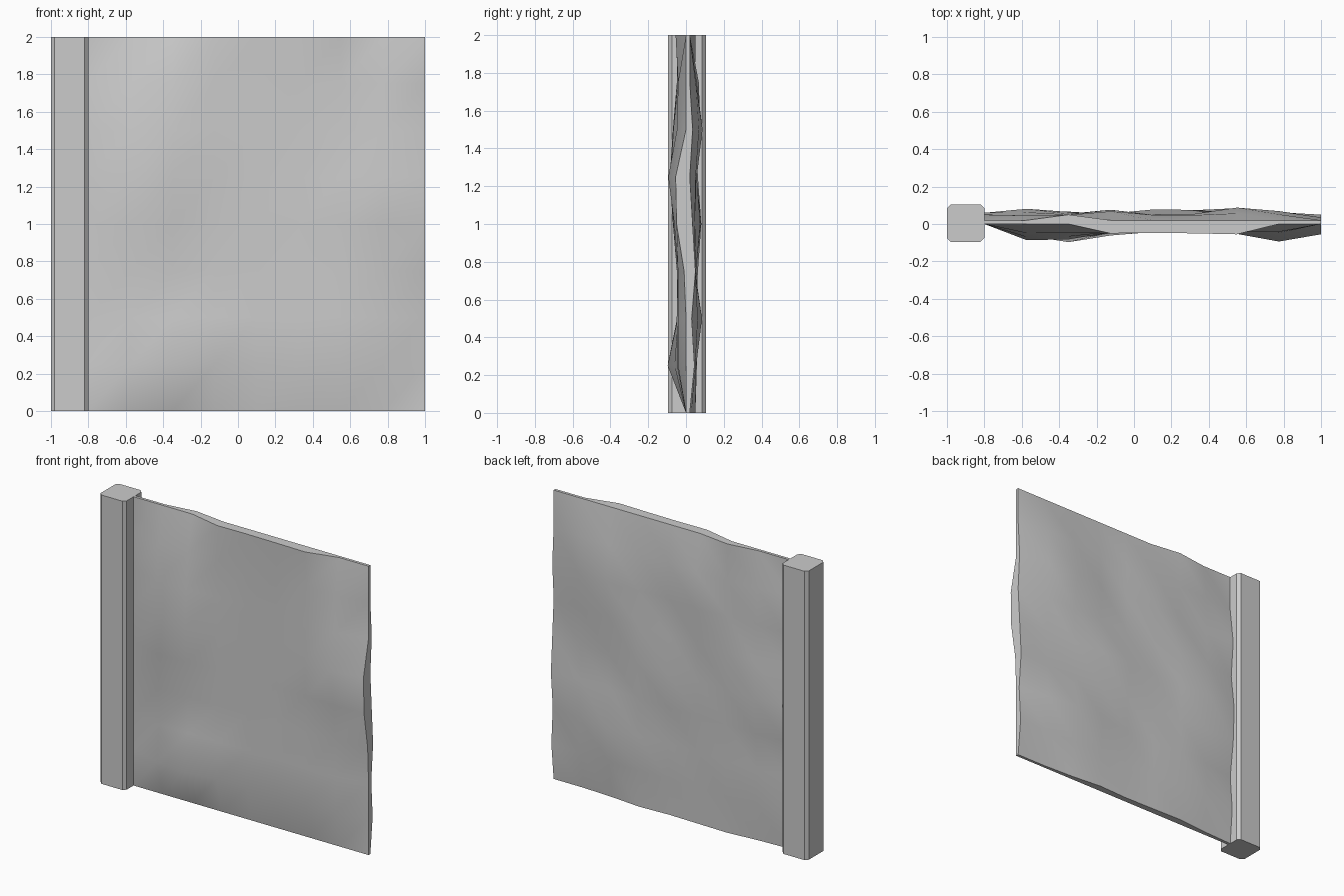
import bpy, bmesh, math

if "Cube" in bpy.data.objects:
    bpy.data.objects.remove(bpy.data.objects["Cube"])

def make_object(name, bm):
    bmesh.ops.recalc_face_normals(bm, faces=bm.faces[:])
    mesh = bpy.data.meshes.new(name)
    bm.to_mesh(mesh)
    bm.free()
    ob = bpy.data.objects.new(name, mesh)
    bpy.context.collection.objects.link(ob)
    return ob

# Corner post: chamfered square extruded upwards
x0, x1, y0, y1, c = -1.0, -0.8, -0.095, 0.105, 0.02
outline = [(x0 + c, y0), (x1 - c, y0), (x1, y0 + c), (x1, y1 - c),
           (x1 - c, y1), (x0 + c, y1), (x0, y1 - c), (x0, y0 + c)]
bm = bmesh.new()
base = bm.faces.new([bm.verts.new((x, y, 0)) for x, y in outline])
top = bmesh.ops.extrude_face_region(bm, geom=[base], use_keep_orig=True)
bmesh.ops.translate(bm, vec=(0, 0, 2),
                    verts=[v for v in top["geom"] if isinstance(v, bmesh.types.BMVert)])
make_object("corner_post", bm)

# Rough wall panel: uneven front and back sheets, joined by a rim
N = 8
# Bumps as (x, z, radius in x, radius in z, height)
FRONT_BUMPS = [(-0.47, 1.25, 0.20, 0.36, 0.058), (-0.35, 0.25, 0.22, 0.16, 0.055),
               (0.775, 1.2, 0.18, 0.20, 0.055), (0.45, 0.4, 0.2, 0.2, 0.012)]
BACK_BUMPS = [(-0.125, 1.6, 0.16, 0.2, 0.04), (0.6, 1.5, 0.22, 0.22, 0.045),
              (0.2, 0.95, 0.3, 0.16, 0.04), (-0.5, 1.0, 0.16, 0.3, 0.045),
              (0.5, 0.45, 0.3, 0.16, 0.045), (-0.35, 0.4, 0.18, 0.16, 0.03)]
FRONT_TOP = [0, 0, 0, 0.05, 0.047, 0.05, 0.055, 0, 0]
FRONT_END = [0, 0, 0, 0.01, 0.05, 0.055, 0, 0, 0]
BACK_TOP = [0.02, 0.02, 0.05, 0.02, 0.02, 0.02, 0.02, 0.02, 0.02]
BACK_END = [0.02, 0.045, 0.03, 0.05, 0.035, 0.02, 0.035, 0.02, 0.02]
BACK_BASE = [0.02, 0.03, 0.05, 0.045, 0.04, 0.05, 0.03, 0.02, 0.02]
BACK_START = [0.02, 0.04, 0.02, 0.05, 0.06, 0.03, 0.05, 0.02, 0.02]

def bumps(table, x, z):
    return sum(h * math.exp(-((x - bx) / rx) ** 2 - ((z - bz) / rz) ** 2)
               for bx, bz, rx, rz, h in table)

def depth(front, i, j, x, z):
    if front:
        if i == 0 or j == 0:
            return 0.0
        if j == N:
            return -FRONT_TOP[i]
        if i == N:
            return -FRONT_END[j]
        return -min(0.105, 0.042 + bumps(FRONT_BUMPS, x, z))
    if j == N:
        return BACK_TOP[i]
    if j == 0:
        return BACK_BASE[i]
    if i == N:
        return BACK_END[j]
    if i == 0:
        return BACK_START[j]
    return min(0.092, 0.045 + bumps(BACK_BUMPS, x, z))

bm = bmesh.new()
sheets = []
for front in (True, False):
    grid = []
    for i in range(N + 1):
        x = -0.8 + 1.8 * i / N
        grid.append([bm.verts.new((x, depth(front, i, j, x, 2 * j / N), 2 * j / N))
                     for j in range(N + 1)])
    for i in range(N):
        for j in range(N):
            a, b, c2, d = grid[i][j], grid[i + 1][j], grid[i + 1][j + 1], grid[i][j + 1]
            for tri in ((a, b, c2), (a, c2, d)):
                bm.faces.new(tri).smooth = True
    sheets.append(grid)

# Rim around all four sides, kept sharp
loop = ([(i, 0) for i in range(N)] + [(N, j) for j in range(N)] +
        [(i, N) for i in range(N, 0, -1)] + [(0, j) for j in range(N, 0, -1)])
f, b = sheets
for (i, j), (k, l) in zip(loop, loop[1:] + loop[:1]):
    bm.faces.new((f[i][j], f[k][l], b[k][l], b[i][j]))
    for s in sheets:
        bm.edges.get((s[i][j], s[k][l])).smooth = False
make_object("wall_panel", bm)
